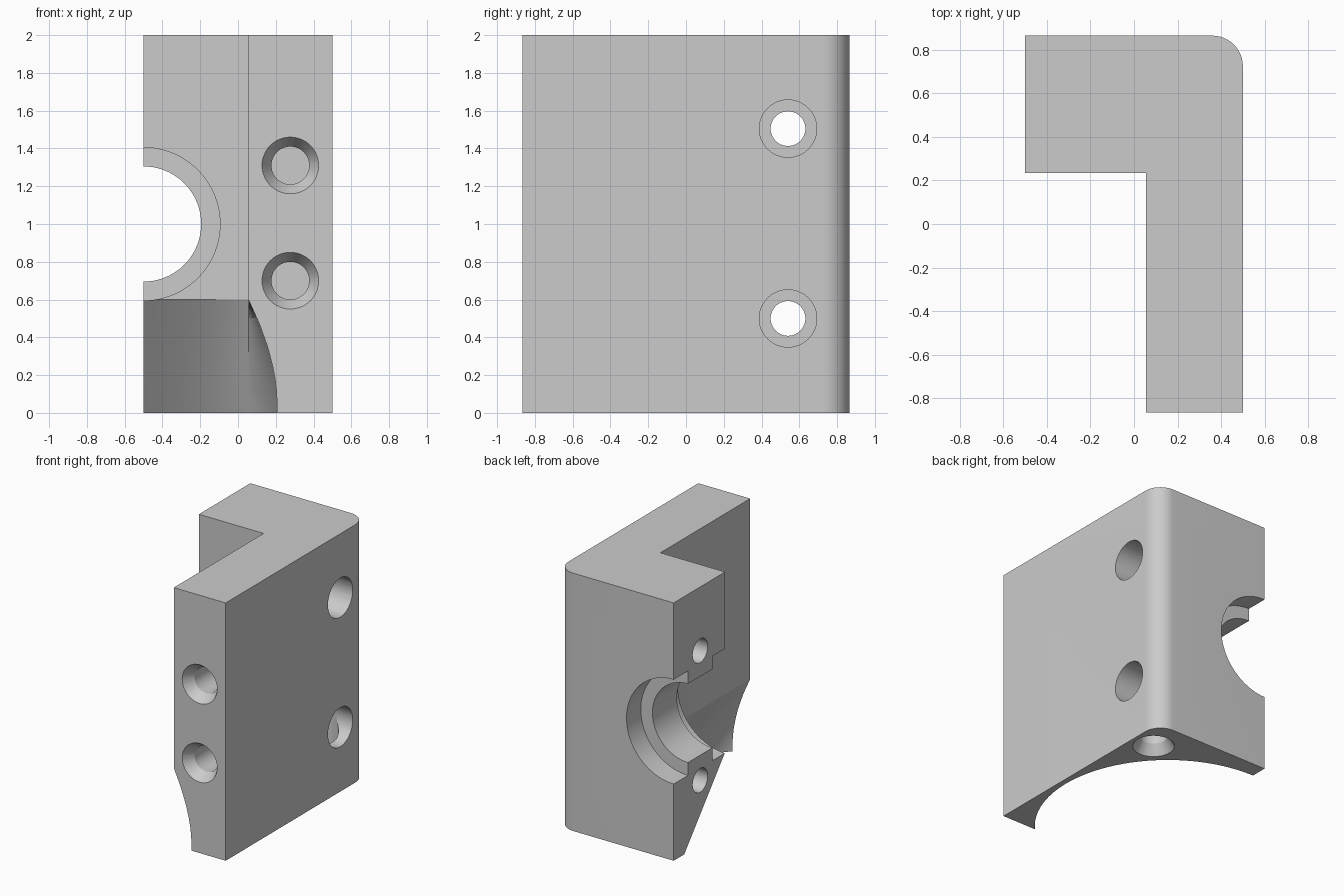
import bpy, bmesh, math
from mathutils import Vector, Matrix

if "Cube" in bpy.data.objects:
    bpy.data.objects.remove(bpy.data.objects["Cube"])

grey = bpy.data.materials.new("plain grey")
grey.diffuse_color = (0.6, 0.6, 0.6, 1)
grey.use_nodes = True
grey.node_tree.nodes["Principled BSDF"].inputs["Base Color"].default_value = grey.diffuse_color


def add_object(name, bm):
    bmesh.ops.recalc_face_normals(bm, faces=bm.faces)
    mesh = bpy.data.meshes.new(name)
    bm.to_mesh(mesh)
    bm.free()
    mesh.materials.append(grey)
    obj = bpy.data.objects.new(name, mesh)
    bpy.context.collection.objects.link(obj)
    return obj


def skin(name, rings):
    """Closed solid through a stack of equal-length rings."""
    bm = bmesh.new()
    rows = [[bm.verts.new(p) for p in ring] for ring in rings]
    n = len(rows[0])
    for a, b in zip(rows, rows[1:]):
        for i in range(n):
            j = (i + 1) % n
            bm.faces.new((a[i], a[j], b[j], b[i]))
    bm.faces.new(rows[0])
    bm.faces.new(rows[-1])
    bmesh.ops.triangulate(bm, faces=[f for f in bm.faces if len(f.verts) == 4])
    return add_object(name, bm)


def drill(name, origin, axis, profile, sides=48):
    """Turned cutter; profile is (distance along axis, radius)."""
    turn = Vector(axis).to_track_quat('Z', 'Y').to_matrix().to_4x4()
    place = Matrix.Translation(origin) @ turn
    rings = [[place @ Vector((r * math.cos(k * math.tau / sides),
                              r * math.sin(k * math.tau / sides), d))
              for k in range(sides)] for d, r in profile]
    return skin(name, rings)


# L-shaped block with one rounded vertical corner
F = 0.14
outline = [(-0.5, 0.235), (0.055, 0.235), (0.055, -0.865), (0.5, -0.865)]
outline += [(0.5 - F + F * math.cos(a), 0.865 - F + F * math.sin(a))
            for a in (math.radians(7.5 * i) for i in range(13))]
outline += [(-0.5, 0.865)]
block = skin("bracket_block", [[(x, y, z) for x, y in outline] for z in (0, 2)])

cutters = []

# Half bore with a wider recess at both ends
cutters.append(drill("bore_cutter", (-0.5, 0, 1), (0, 1, 0),
                     [(0.1, 0.405), (0.39, 0.405), (0.39, 0.305),
                      (0.69, 0.305), (0.69, 0.405), (1.0, 0.405)], 80))

# Cross holes with deep round recesses on the right side
for z in (0.5, 1.505):
    cutters.append(drill("cross_hole_cutter", (0.5, 0.54, z), (-1, 0, 0),
                         [(-0.1, 0.152), (0.4, 0.152), (0.4, 0.092), (1.1, 0.092)]))

# Blind countersunk holes in the front edge and in the base
SINK = [(-0.04, 0.175), (0.08, 0.1), (0.6, 0.1)]
for z in (0.7, 1.31):
    cutters.append(drill("front_hole_cutter", (0.277, -0.865, z), (0, 1, 0), SINK))
cutters.append(drill("base_hole_cutter", (0.32, 0.6, 0), (0, 0, 1), SINK))

# Flared relief: round at the base, blending to the square inner corner
R, CY, H = 0.956, -0.22, 0.6
CORNER = math.degrees(math.acos(0.555 / R))
angles = [90 + (CORNER - 90) * i / 12 for i in range(13)]
angles += [CORNER + (-82 - CORNER) * i / 40 for i in range(1, 41)]
low, high = [], []
for a in angles:
    x, y = -0.5 + R * math.cos(math.radians(a)), CY + R * math.sin(math.radians(a))
    low.append(Vector((x, y, 0)))
    if a >= CORNER - 1e-6:
        high.append(Vector((x, 0.235, H)))
    else:
        high.append(Vector((0.055, 0.235 - 1.305 * (CORNER - a) / 97, H)))
for ring in (low, high):
    ring.insert(0, Vector((-0.8, ring[0].y, ring[0].z)))
    ring.append(Vector((-0.8, ring[-1].y, ring[-1].z)))
rings = [[p + Vector((0, 0, -0.1)) for p in low]]
rings += [[p.lerp(q, t) for p, q in zip(low, high)]
          for t in (0, 0.2, 0.4, 0.6, 0.8, 1.003)]
cutters.append(skin("relief_cutter", rings))

# Cut everything from the block
for c in cutters:
    c.hide_render = True
    c.hide_set(True)
    mod = block.modifiers.new(c.name, 'BOOLEAN')
    mod.operation = 'DIFFERENCE'
    mod.solver = 'EXACT'
    mod.object = c

# Bake the cuts, drop the cutters and shade smooth with sharp edges
bpy.context.view_layer.update()
result = bpy.data.meshes.new_from_object(
    block.evaluated_get(bpy.context.evaluated_depsgraph_get()))
block.modifiers.clear()
block.data = result
for c in cutters:
    bpy.data.objects.remove(c)
bpy.context.view_layer.objects.active = block
block.select_set(True)
bpy.ops.object.shade_smooth_by_angle(angle=math.radians(25))
